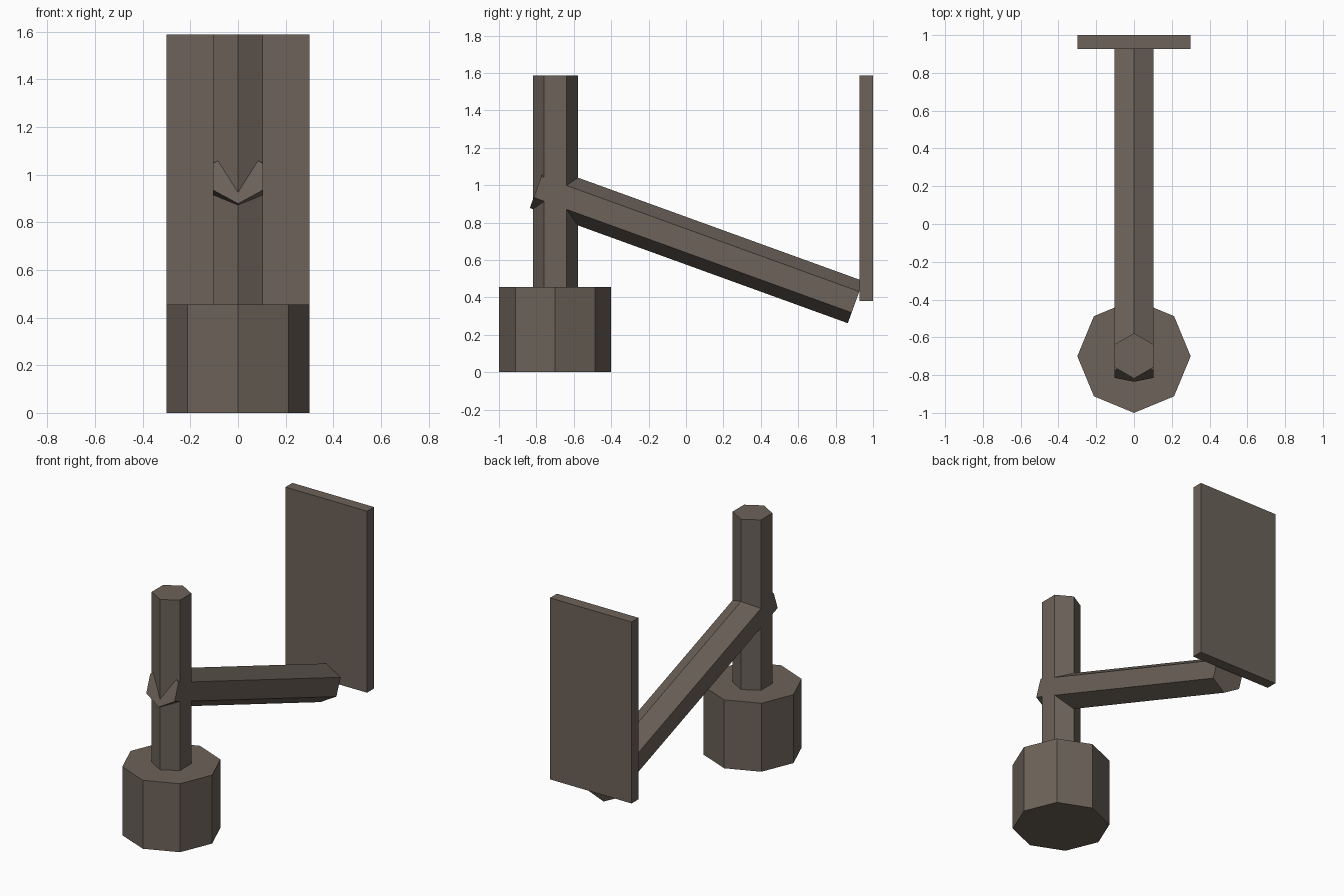
import bpy
import math
from mathutils import Vector

cube = bpy.data.objects.get("Cube")
if cube:
    bpy.data.objects.remove(cube, do_unlink=True)

# Single grey-brown colour
colour = (0.15, 0.122, 0.1, 1)
mat = bpy.data.materials.new("grey_brown")
mat.use_nodes = True
mat.diffuse_color = colour
bsdf = next(n for n in mat.node_tree.nodes if n.type == "BSDF_PRINCIPLED")
bsdf.inputs["Base Color"].default_value = colour


def finish(name):
    obj = bpy.context.object
    obj.name = name
    obj.data.materials.append(mat)
    return obj


def prism(name, sides, radius, start, end):
    """Flat-sided bar between two points, with one corner in the x = 0 plane."""
    start, end = Vector(start), Vector(end)
    axis = end - start
    tilt = -math.atan2(axis.y, axis.z)
    bpy.ops.mesh.primitive_cylinder_add(
        vertices=sides, radius=radius, depth=axis.length,
        location=(start + end) / 2, rotation=(tilt, 0, 0))
    return finish(name)


# Weighted foot, upright post and sloping arm
post_y = -0.698
prism("base", 8, 0.3, (0, -0.7, 0), (0, -0.7, 0.455))
prism("post", 6, 0.12, (0, post_y, 0.4), (0, post_y, 1.587))
prism("arm", 6, 0.12, (0, -0.794, 0.991), (0, 0.906, 0.375))

# Upright panel at the far end of the arm
bpy.ops.mesh.primitive_cube_add(size=1, location=(0, 0.9635, 0.984))
panel = finish("panel")
panel.scale = (0.6, 0.073, 1.206)
